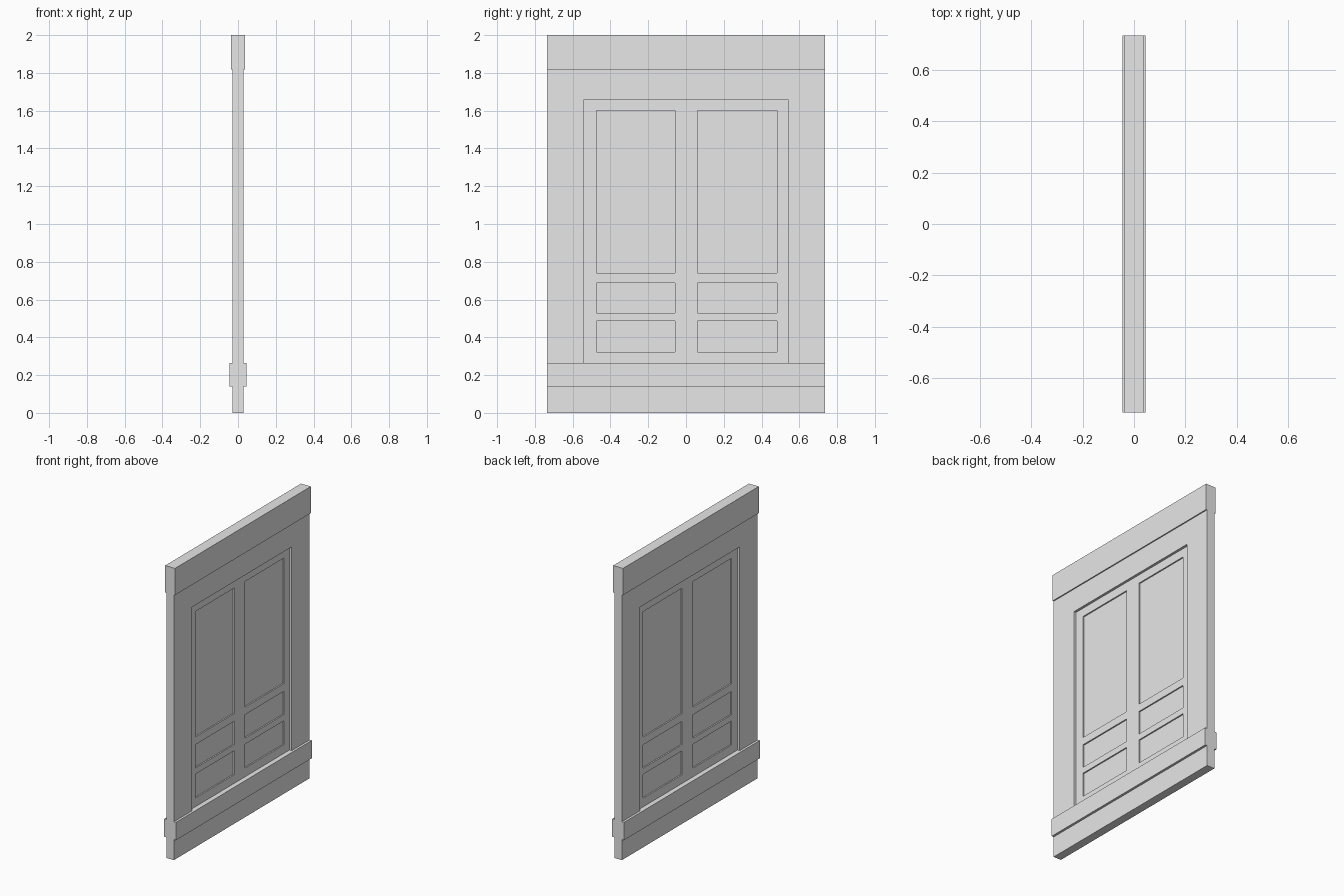
import bpy
import bmesh

cube = bpy.data.objects.get("Cube")
if cube:
    bpy.data.objects.remove(cube, do_unlink=True)

# Single plain grey finish
grey = bpy.data.materials.new("plain_grey")
grey.use_nodes = True
grey.diffuse_color = (0.8, 0.8, 0.8, 1)
grey.node_tree.nodes["Principled BSDF"].inputs["Base Color"].default_value = (0.8, 0.8, 0.8, 1)

# Shared sizes
HALF_WIDTH = 0.735
WALL = 0.029
BASE_TOP, LEDGE_TOP, HEAD_TOP, HEIGHT = 0.141, 0.263, 1.817, 2.0
OPENING, OPENING_TOP = 0.54, 1.658
DOOR, PANEL_DEPTH = 0.012, 0.009


def add_object(name, bm):
    mesh = bpy.data.meshes.new(name)
    bm.to_mesh(mesh)
    bm.free()
    mesh.materials.append(grey)
    obj = bpy.data.objects.new(name, mesh)
    bpy.context.collection.objects.link(obj)
    return obj


def slab(name, outline, half_depth):
    """Extrude a (y, z) outline through the thickness of the wall."""
    bm = bmesh.new()
    face = bm.faces.new([bm.verts.new((-half_depth, y, z)) for y, z in outline])
    moved = bmesh.ops.extrude_face_region(bm, geom=[face], use_keep_orig=True)["geom"]
    verts = [v for v in moved if isinstance(v, bmesh.types.BMVert)]
    bmesh.ops.translate(bm, verts=verts, vec=(2 * half_depth, 0, 0))
    bmesh.ops.recalc_face_normals(bm, faces=bm.faces)
    return add_object(name, bm)


def band(name, low, high, half_depth):
    w = HALF_WIDTH
    return slab(name, [(-w, low), (w, low), (w, high), (-w, high)], half_depth)


# Horizontal courses
band("base_board", 0, BASE_TOP, WALL)
band("sill_ledge", BASE_TOP, LEDGE_TOP, 0.045)
band("top_beam", HEAD_TOP, HEIGHT, 0.037)

# Surround with the opening left open down to the ledge
half = [(OPENING, OPENING_TOP), (OPENING, LEDGE_TOP),
        (HALF_WIDTH, LEDGE_TOP), (HALF_WIDTH, HEAD_TOP)]
slab("wall_surround", half + [(-y, z) for y, z in reversed(half)], WALL)

# Panelled double door: a grid whose panel cells are sunk, mirrored to both faces
ys = [-OPENING, -0.475, -0.057, 0.06, 0.483, OPENING]
zs = [LEDGE_TOP, 0.322, 0.486, 0.528, 0.688, 0.74, 1.6, OPENING_TOP]
bm = bmesh.new()
grid = [[bm.verts.new((DOOR, y, z)) for z in zs] for y in ys]
panels = []
for i in range(len(ys) - 1):
    for j in range(len(zs) - 1):
        face = bm.faces.new((grid[i][j], grid[i + 1][j],
                             grid[i + 1][j + 1], grid[i][j + 1]))
        if i % 2 and j % 2:
            panels.append(face)
bm.normal_update()
bmesh.ops.inset_individual(bm, faces=panels, thickness=0, depth=-PANEL_DEPTH)
door = add_object("panelled_doors", bm)
mirror = door.modifiers.new("back_face", "MIRROR")
mirror.use_axis = (True, False, False)
mirror.use_mirror_merge = False
